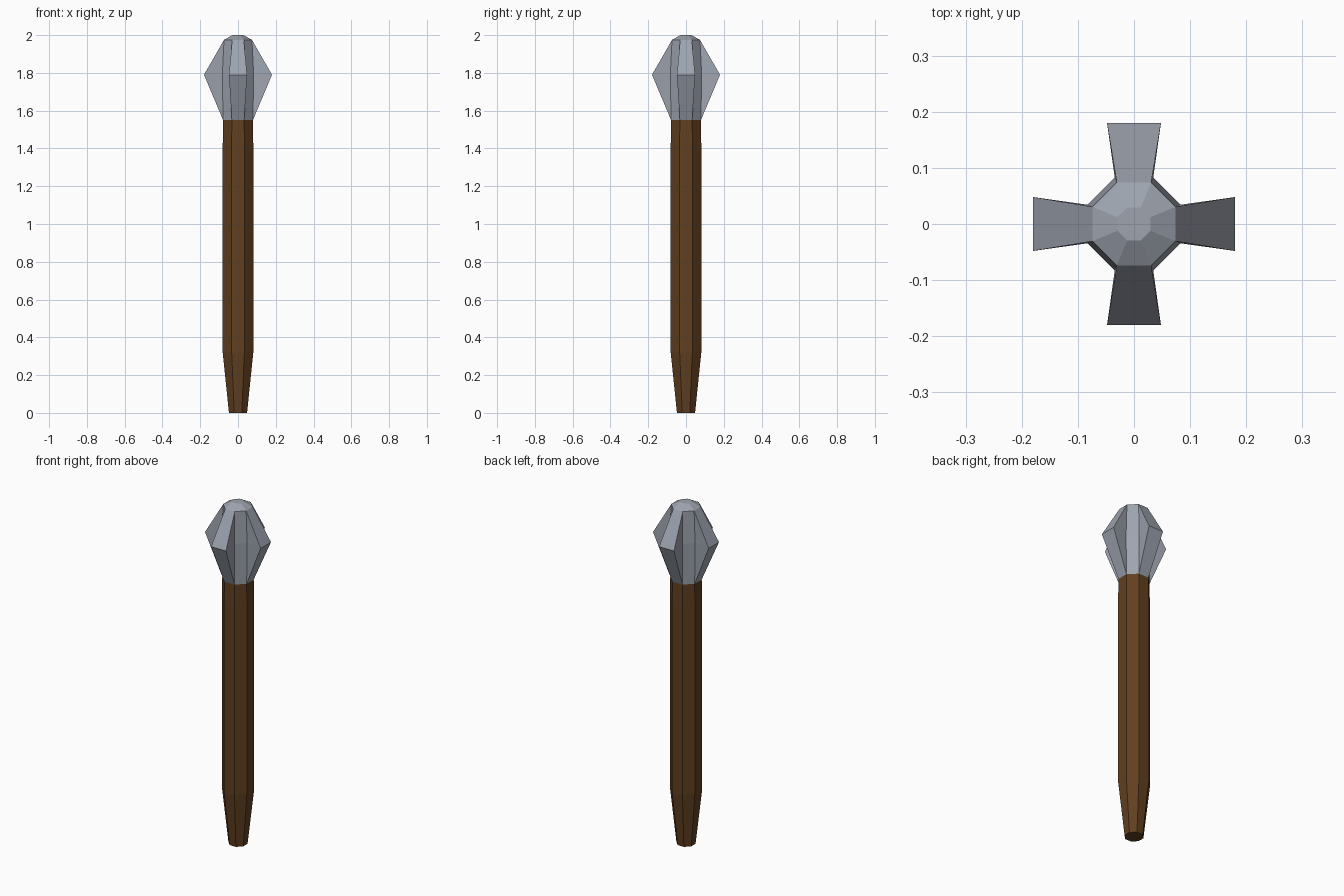
import bpy, bmesh, math

if "Cube" in bpy.data.objects:
    bpy.data.objects.remove(bpy.data.objects["Cube"])


def ring_verts(bm, apothem, z):
    # octagon with flats facing x and y
    r = apothem / math.cos(math.pi / 8)
    return [bm.verts.new((r * math.cos((i - 0.5) * math.pi / 4),
                          r * math.sin((i - 0.5) * math.pi / 4), z)) for i in range(8)]


def finish(bm, name, color):
    bmesh.ops.recalc_face_normals(bm, faces=bm.faces)
    mesh = bpy.data.meshes.new(name)
    bm.to_mesh(mesh)
    bm.free()
    mat = bpy.data.materials.new(name + "_material")
    mat.diffuse_color = color
    mat.use_nodes = True
    mat.node_tree.nodes["Principled BSDF"].inputs["Base Color"].default_value = mat.diffuse_color
    mesh.materials.append(mat)
    obj = bpy.data.objects.new(name, mesh)
    bpy.context.collection.objects.link(obj)


def loft(bm, profile, skip=()):
    rings = [ring_verts(bm, a, z) for a, z in profile]
    for k, (lo, hi) in enumerate(zip(rings, rings[1:])):
        for i in range(8):
            if not (k in skip and i % 2 == 0):
                j = (i + 1) % 8
                bm.faces.new((lo[i], lo[j], hi[j], hi[i]))
    return rings


# Wooden shaft, tapered at the foot
bm = bmesh.new()
rings = loft(bm, [(0.048, 0), (0.081, 0.32), (0.081, 1.41), (0.079, 1.55)])
bm.faces.new(rings[0][::-1])
finish(bm, "shaft", (0.12, 0.05, 0.014, 1))

# Metal head: octagonal core with a domed cap
bm = bmesh.new()
rings = loft(bm, [(0.079, 1.55), (0.083, 1.79), (0.074, 1.975), (0.029, 2.0)], skip=(0, 1))
bm.faces.new(rings[3])
low, mid, top = rings[:3]

# Four flared flanges growing out of the flat sides
for i in range(0, 8, 2):
    a = i * math.pi / 4
    c, s = math.cos(a), math.sin(a)
    tips = [bm.verts.new((0.18 * c - w * s, 0.18 * s + w * c, 1.79)) for w in (-0.048, 0.048)]
    bm.faces.new((low[i], low[i + 1], tips[1], tips[0]))
    bm.faces.new((tips[0], tips[1], top[i + 1], top[i]))
    for k in (0, 1):
        bm.faces.new((low[i + k], tips[k], mid[i + k]))
        bm.faces.new((mid[i + k], tips[k], top[i + k]))
finish(bm, "mace_head", (0.34, 0.37, 0.43, 1))
